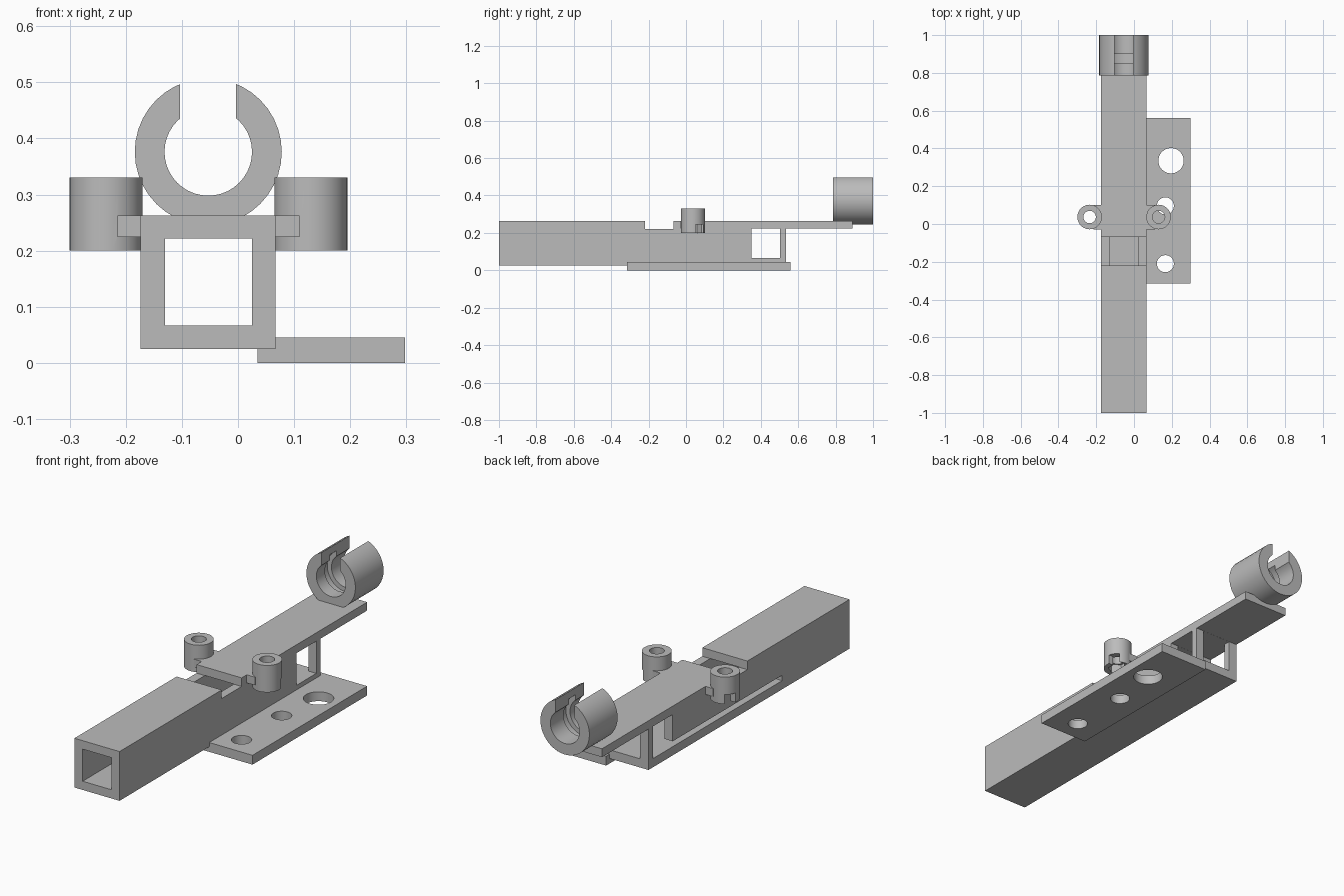
import bpy, math
from mathutils import Vector

if "Cube" in bpy.data.objects:
    bpy.data.objects.remove(bpy.data.objects["Cube"])

grey = bpy.data.materials.new("light grey")
grey.diffuse_color = (0.5, 0.5, 0.5, 1)
grey.use_nodes = True
grey.node_tree.nodes["Principled BSDF"].inputs["Base Color"].default_value = grey.diffuse_color


def finish(name):
    ob = bpy.context.object
    ob.name = name
    bpy.ops.object.transform_apply(location=True, rotation=True, scale=True)
    ob.data.materials.append(grey)
    return ob


def box(name, x, y, z):
    """Box from (min, max) ranges."""
    lo, hi = Vector((x[0], y[0], z[0])), Vector((x[1], y[1], z[1]))
    bpy.ops.mesh.primitive_cube_add(size=1, location=(lo + hi) / 2)
    bpy.context.object.scale = hi - lo
    return finish(name)


def cyl(name, center, r, depth, along_y=False, sides=40):
    rot = (math.pi / 2, 0, 0) if along_y else (0, 0, 0)
    bpy.ops.mesh.primitive_cylinder_add(vertices=sides, radius=r, depth=depth,
                                        location=center, rotation=rot)
    return finish(name)


def boolean(ob, tools, op='DIFFERENCE'):
    """Apply each tool to the part, then discard it."""
    for t in tools:
        m = ob.modifiers.new("cut", 'BOOLEAN')
        m.operation, m.solver, m.object = op, 'EXACT', t
        bpy.context.view_layer.objects.active = ob
        bpy.ops.object.modifier_apply(modifier=m.name)
        bpy.data.objects.remove(t)


def smooth(ob):
    bpy.ops.object.select_all(action='DESELECT')
    ob.select_set(True)
    bpy.context.view_layer.objects.active = ob
    bpy.ops.object.shade_smooth_by_angle(angle=math.radians(30))


# Square tube with its roof extended backwards, notch, windows and side slot
XL, XR = -0.174, 0.067
tube = box("square_tube", (XL, XR), (-1, 0.89), (0.025, 0.263))
boolean(tube, [
    box("bore", (-0.13, 0.025), (-1.1, 1.1), (0.067, 0.222)),
    box("rear_clearance", (-0.4, 0.4), (0.535, 1.1), (-0.1, 0.2225)),
    box("roof_notch", (-0.4, 0.4), (-0.22, -0.068), (0.2215, 0.4)),
    box("side_window", (-0.4, 0.4), (0.35, 0.502), (0.067, 0.2225)),
    box("left_slot", (-0.4, -0.1), (-0.485, 0.36), (0.067, 0.093)),
])

# Mounting plate with three holes
plate = box("mounting_plate", (0.035, 0.298), (-0.315, 0.56), (0, 0.045))
boolean(plate, [cyl("hole", (x, y, 0), r, 0.3) for x, y, r in
                ((0.196, 0.335, 0.067), (0.166, 0.096, 0.045), (0.166, -0.21, 0.045))])
smooth(plate)

# Screw bosses on both sides, each with a tab, a hole and a nut pocket
for side, cx, s in (("left", -0.235, -1), ("right", 0.13, 1)):
    boss = cyl(side + "_boss", (cx, 0.037, 0.265), 0.065, 0.13)
    edge = XL if s < 0 else XR
    tab_x = sorted((edge - s * 0.002, cx - s * 0.02))
    boolean(boss, [box("tab", tab_x, (-0.029, 0.1), (0.224, 0.263))], 'UNION')
    slot_x = sorted((cx, cx + s * 0.1))
    boolean(boss, [
        cyl("screw_hole", (cx, 0.037, 0.26), 0.033, 0.4),
        cyl("nut_pocket", (cx, 0.037, 0.19), 0.045, 0.11, sides=6),
        box("nut_slot", slot_x, (0.05, 0.092), (0.15, 0.245)),
    ])
    smooth(boss)

# Open clamp ring with an inner groove
CX, CZ = -0.053, 0.376
ring = cyl("clamp_ring", (CX, 0.8925, CZ), 0.131, 0.215, True)
boolean(ring, [
    cyl("ring_bore", (CX, 0.9, CZ), 0.078, 0.5, True),
    cyl("ring_groove", (CX, 0.875, CZ), 0.1, 0.05, True),
    box("ring_opening", (-0.103, -0.004), (0.7, 1.1), (CZ, 0.7)),
])
smooth(ring)
